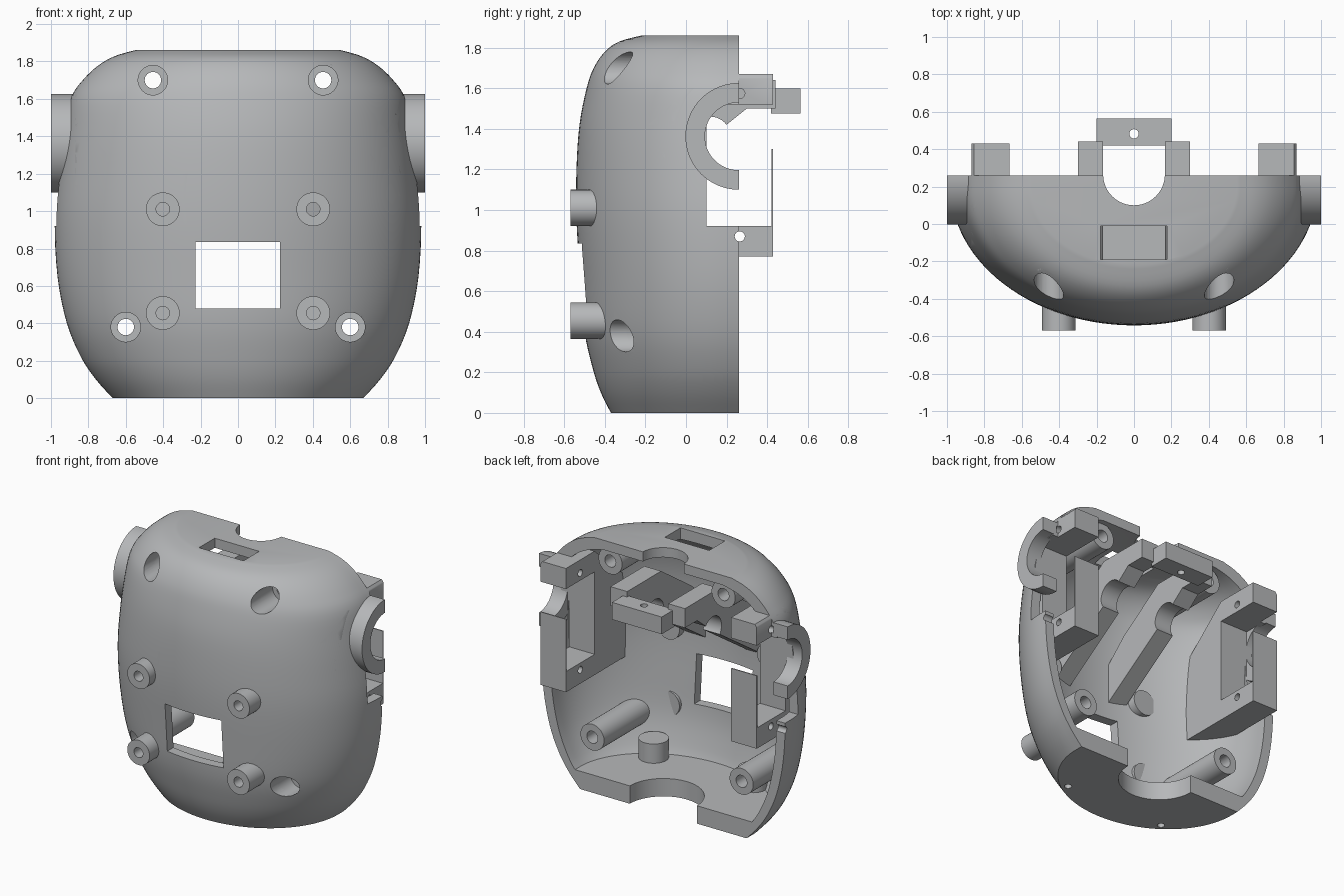
import bpy, bmesh, math
from mathutils import Matrix, Vector

cube = bpy.data.objects.get("Cube")
if cube:
    bpy.data.objects.remove(cube, do_unlink=True)

GREY = (0.47, 0.48, 0.49, 1.0)
mat = bpy.data.materials.new("plain_grey")
mat.use_nodes = True
mat.diffuse_color = GREY
mat.node_tree.nodes["Principled BSDF"].inputs["Base Color"].default_value = GREY

# Height, half width and front depth of the body
PROFILE = [(0, .67, -.37), (.1, .76, -.42), (.22, .84, -.46), (.4, .915, -.50),
           (.65, .965, -.52), (.95, .98, -.54), (1.2, .96, -.54), (1.42, .93, -.525),
           (1.6, .895, -.49), (1.7, .83, -.455), (1.78, .745, -.40),
           (1.83, .655, -.33), (1.86, .55, -.22)]
TOP, BACK, WALL, FLOOR = 1.86, .26, .07, .13
AXIS = {"x": Matrix.Rotation(math.pi / 2, 4, "Y"),
        "y": Matrix.Rotation(math.pi / 2, 4, "X"), "z": Matrix()}


def finish(bm, name):
    bmesh.ops.recalc_face_normals(bm, faces=bm.faces)
    mesh = bpy.data.meshes.new(name)
    bm.to_mesh(mesh)
    bm.free()
    mesh.materials.append(mat)
    ob = bpy.data.objects.new(name, mesh)
    bpy.context.collection.objects.link(ob)
    return ob


def box(name, x, y, z):
    bm = bmesh.new()
    size = [abs(b - a) for a, b in (x, y, z)]
    mid = [(a + b) / 2 for a, b in (x, y, z)]
    bmesh.ops.create_cube(bm, size=1, matrix=Matrix.Translation(mid) @ Matrix.Diagonal((*size, 1)))
    return finish(bm, name)


def cyl(name, axis, centre, r, a, b, segments=40):
    """Cylinder from a to b along an axis; centre's own entry on it is ignored."""
    i = "xyz".index(axis)
    mid = Vector(centre)
    mid[i] = (a + b) / 2
    bm = bmesh.new()
    bmesh.ops.create_cone(bm, cap_ends=True, segments=segments, radius1=r, radius2=r,
                          depth=abs(b - a), matrix=Matrix.Translation(mid) @ AXIS[axis])
    return finish(bm, name)


def prism(name, x, outline):
    """Side outline in y and z, pushed along x."""
    bm = bmesh.new()
    face = bm.faces.new([bm.verts.new((x[0], y, z)) for y, z in outline])
    new = bmesh.ops.extrude_face_region(bm, geom=[face])["geom"]
    bmesh.ops.translate(bm, vec=(x[1] - x[0], 0, 0),
                        verts=[v for v in new if isinstance(v, bmesh.types.BMVert)])
    return finish(bm, name)


def boolean(ob, other, op="DIFFERENCE", keep=False):
    mod = ob.modifiers.new("cut", "BOOLEAN")
    mod.operation, mod.object, mod.solver = op, other, "EXACT"
    bpy.context.view_layer.objects.active = ob
    bpy.ops.object.modifier_apply(modifier=mod.name)
    if not keep:
        bpy.data.objects.remove(other, do_unlink=True)


def smooth_rows(steps=4):
    rows = []
    for i in range(len(PROFILE) - 1):
        p = [Vector(PROFILE[min(max(j, 0), len(PROFILE) - 1)]) for j in range(i - 1, i + 3)]
        for k in range(steps):
            t = k / steps
            rows.append(p[1] + (p[2] - p[0]) * t / 2
                        + (p[0] * 2 - p[1] * 5 + p[2] * 4 - p[3]) * t * t / 2
                        + (p[1] * 3 - p[0] - p[2] * 3 + p[3]) * t ** 3 / 2)
    return rows + [Vector(PROFILE[-1])]


def body(name, back, inset=0.0, bottom=0.0):
    bm, rings, n, mid = bmesh.new(), [], 56, .2
    for z, w, front in smooth_rows():
        if z < bottom - .02:
            continue
        z = max(z, bottom) if rings else bottom
        z = min(z, TOP) - inset * min(max((z - 1.3) / (TOP - 1.3), 0), 1)
        w, deep = w - inset, mid - front - inset
        ring = [(w, back, z)]
        ring += [(w * math.cos(math.pi * k / n), mid - deep * math.sin(math.pi * k / n), z)
                 for k in range(n + 1)]
        ring.append((-w, back, z))
        if rings and z <= rings[-1][0].co.z + .001:
            continue
        rings.append([bm.verts.new(c) for c in ring])
    for a, b in zip(rings, rings[1:]):
        for i in range(len(a)):
            j = (i + 1) % len(a)
            bm.faces.new((a[i], a[j], b[j], b[i]))
    bm.faces.new(rings[0])
    bm.faces.new(rings[-1])
    return finish(bm, name)


# Hollow shell with front window, roof slot, neck notches
shell = body("shell", BACK)
envelope = body("envelope", .7)
boolean(shell, body("cavity", .5, WALL, FLOOR))
boolean(shell, box("cut", (-.228, .225), (-.8, -.2), (.48, .835)))
boolean(shell, box("cut", (-.18, .177), (-.19, -.01), (1.6, 2)))
boolean(shell, cyl("cut", "z", (0, .265, 0), .165, 1.6, 2, 64))
boolean(shell, cyl("cut", "z", (0, BACK, 0), .27, -.1, .4, 64))

parts = []
for s, side in ((1, "left"), (-1, "right")):
    # Side openings and holes in the shell
    boolean(shell, box("cut", (s * .75, s * 1.2), (.1, .5), (.92, 1.52)))
    boolean(shell, cyl("cut", "z", (s * .4, -.2, 0), .025, -.1, .3, 24))

    # Screw posts with counterbores at the front
    for level, x, z in (("upper", .455, 1.70), ("lower", .6, .38)):
        at = (s * x, 0, z)
        boolean(shell, cyl("cut", "y", at, .079, -.8, -.1))
        post = cyl(f"{side}_{level}_screw_post", "y", at, .095, -.6, .22)
        boolean(post, envelope, "INTERSECT", keep=True)
        boolean(post, cyl("cut", "y", at, .079, -.8, -.14))
        boolean(post, cyl("cut", "y", at, .044, -.9, .5, 32))
        parts.append(post)

    # Short pegs on the front
    for level, z in (("upper", 1.01), ("lower", .455)):
        at = (s * .402, 0, z)
        peg = cyl(f"{side}_{level}_peg", "y", at, .09, -.57, -.37)
        boolean(peg, cyl("cut", "y", at, .036, -.7, -.45, 28))
        parts.append(peg)

    # Floor post with a blind hole
    post = cyl(f"{side}_floor_post", "z", (s * .4, -.2, 0), .1, .1, .27)
    boolean(post, cyl("cut", "z", (s * .4, -.2, 0), .025, 0, .22, 24))
    parts.append(post)

    # Half ring at the shoulder
    ring = cyl(f"{side}_shoulder_ring", "x", (0, BACK, 1.363), .263, s * .885, s, 72)
    boolean(ring, cyl("cut", "x", (0, BACK, 1.363), .167, s * .7, s * 1.2, 64))
    boolean(ring, box("cut", (s * .7, s * 1.2), (BACK, .8), (1, 1.8)))
    parts.append(ring)

    # Slotted side bracket
    bracket = prism(f"{side}_side_bracket", (s * .665, s * .87),
                    [(-.3, .77), (.43, .77), (.43, 1.67), (.1, 1.67), (-.22, 1.39), (-.3, 1.3)])
    boolean(bracket, envelope, "INTERSECT", keep=True)
    boolean(bracket, box("cut", (s * .5, s * 1.1), (.1, .422), (.92, 1.52)))
    boolean(bracket, box("cut", (s * .5, s * 1.1), (.4, .6), (1.3, 1.52)))
    for z in (.87, 1.575):
        boolean(bracket, cyl("cut", "x", (0, .265, z), .025, s * .5, s * 1.2, 24))
        boolean(shell, cyl("cut", "x", (0, .265, z), .025, s * .7, s * 1.2, 24))
    parts.append(bracket)

    # Sloping neck strut with a round notch
    strut = prism(f"{side}_neck_strut", (s * .165, s * .3),
                  [(.44, 1.64), (.05, 1.64), (-.3, 1.4), (-.51, 1.2), (-.51, .93),
                   (.1, 1.34), (.3, 1.5), (.44, 1.5)])
    boolean(strut, cyl("cut", "x", (0, .12, 1.36), .1, s * .1, s * .4))
    boolean(strut, envelope, "INTERSECT", keep=True)
    parts.append(strut)

# Cross bar at the back of the neck
bar = box("neck_cross_bar", (-.2, .2), (.42, .565), (1.475, 1.6))
boolean(bar, cyl("cut", "z", (0, .482, 0), .025, 1.3, 1.8, 24))
parts.append(bar)
bpy.data.objects.remove(envelope, do_unlink=True)

# Smooth curved faces, keep edges crisp
bpy.ops.object.select_all(action="DESELECT")
for ob in parts + [shell]:
    ob.select_set(True)
bpy.context.view_layer.objects.active = shell
bpy.ops.object.shade_smooth_by_angle(angle=math.radians(32))
